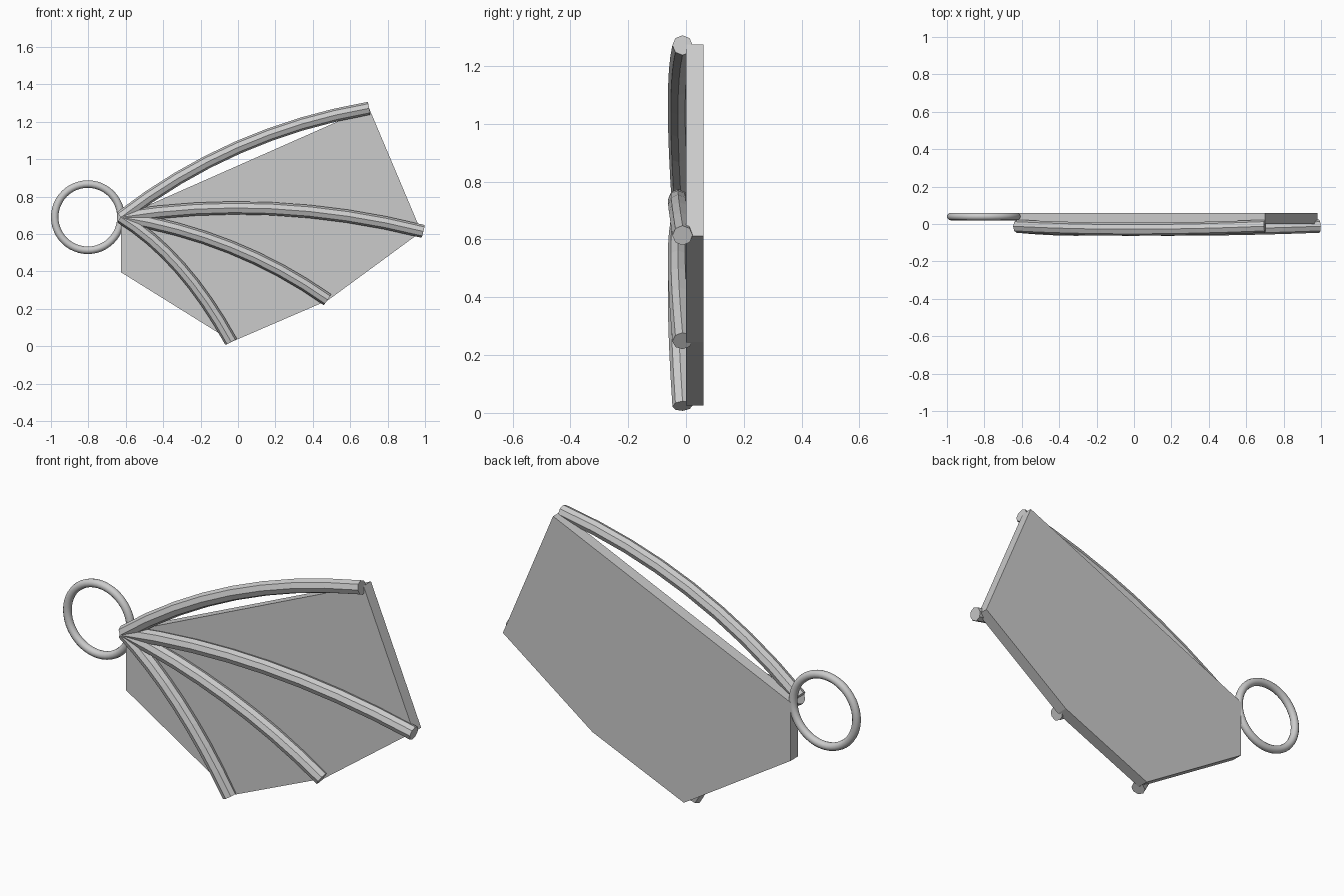
import bpy, bmesh
from math import pi, cos, sin
from mathutils import Vector

cube = bpy.data.objects.get("Cube")
if cube:
    bpy.data.objects.remove(cube, do_unlink=True)

grey = bpy.data.materials.new("plain_grey")
grey.use_nodes = True
colour = (0.6, 0.6, 0.6, 1)
grey.diffuse_color = colour
grey.node_tree.nodes["Principled BSDF"].inputs["Base Color"].default_value = colour


def finish(name, bm):
    bmesh.ops.recalc_face_normals(bm, faces=bm.faces)
    mesh = bpy.data.meshes.new(name)
    bm.to_mesh(mesh)
    bm.free()
    mesh.materials.append(grey)
    obj = bpy.data.objects.new(name, mesh)
    bpy.context.collection.objects.link(obj)
    return obj


def rib(name, mid, end, radius=0.035, steps=8, sides=8):
    """Eight-sided tube swept along a bowed arc from the shared root."""
    a = Vector((-0.625, -0.012, 0.69))
    m = Vector((mid[0], -0.028, mid[1]))
    b = Vector((end[0], -0.012, end[1]))
    c = 2 * m - (a + b) / 2
    bm = bmesh.new()
    rings = []
    for i in range(steps + 1):
        t = i / steps
        p = a * (1 - t) ** 2 + c * 2 * t * (1 - t) + b * t * t
        along = ((c - a) * (1 - t) + (b - c) * t).normalized()
        across = along.cross(Vector((0, 1, 0))).normalized()
        depth = across.cross(along)
        rings.append([bm.verts.new(p + radius * (across * sin(k * 2 * pi / sides)
                                                 + depth * cos(k * 2 * pi / sides)))
                      for k in range(sides)])
    for r, s in zip(rings, rings[1:]):
        for k in range(sides):
            n = (k + 1) % sides
            bm.faces.new((r[k], r[n], s[n], s[k]))
    bm.faces.new(rings[0])
    bm.faces.new(rings[-1])
    finish(name, bm)


# Flat membrane slab behind the ribs
outline = [(-0.625, 0.69), (-0.625, 0.395), (-0.03, 0.025),
           (0.48, 0.245), (0.98, 0.612), (0.70, 1.275)]
bm = bmesh.new()
front = bm.faces.new([bm.verts.new((x, 0, z)) for x, z in outline])
slab = bmesh.ops.extrude_face_region(bm, geom=[front], use_keep_orig=True)
moved = [v for v in slab["geom"] if isinstance(v, bmesh.types.BMVert)]
bmesh.ops.translate(bm, verts=moved, vec=(0, 0.06, 0))
finish("membrane", bm)

# Four fanned ribs
rib("top_rib", (0.0, 1.063), (0.70, 1.272))
rib("upper_rib", (0.18, 0.735), (0.99, 0.614))
rib("lower_rib", (-0.04, 0.53), (0.478, 0.249))
rib("bottom_rib", (-0.31, 0.42), (-0.037, 0.024))

# Hanging ring at the root
bpy.ops.mesh.primitive_torus_add(major_segments=48, minor_segments=12,
                                 major_radius=0.177, minor_radius=0.02,
                                 location=(-0.803, 0.04, 0.69), rotation=(pi / 2, 0, 0))
ring = bpy.context.object
ring.name = "ring"
ring.data.materials.append(grey)
bpy.ops.object.shade_smooth()
